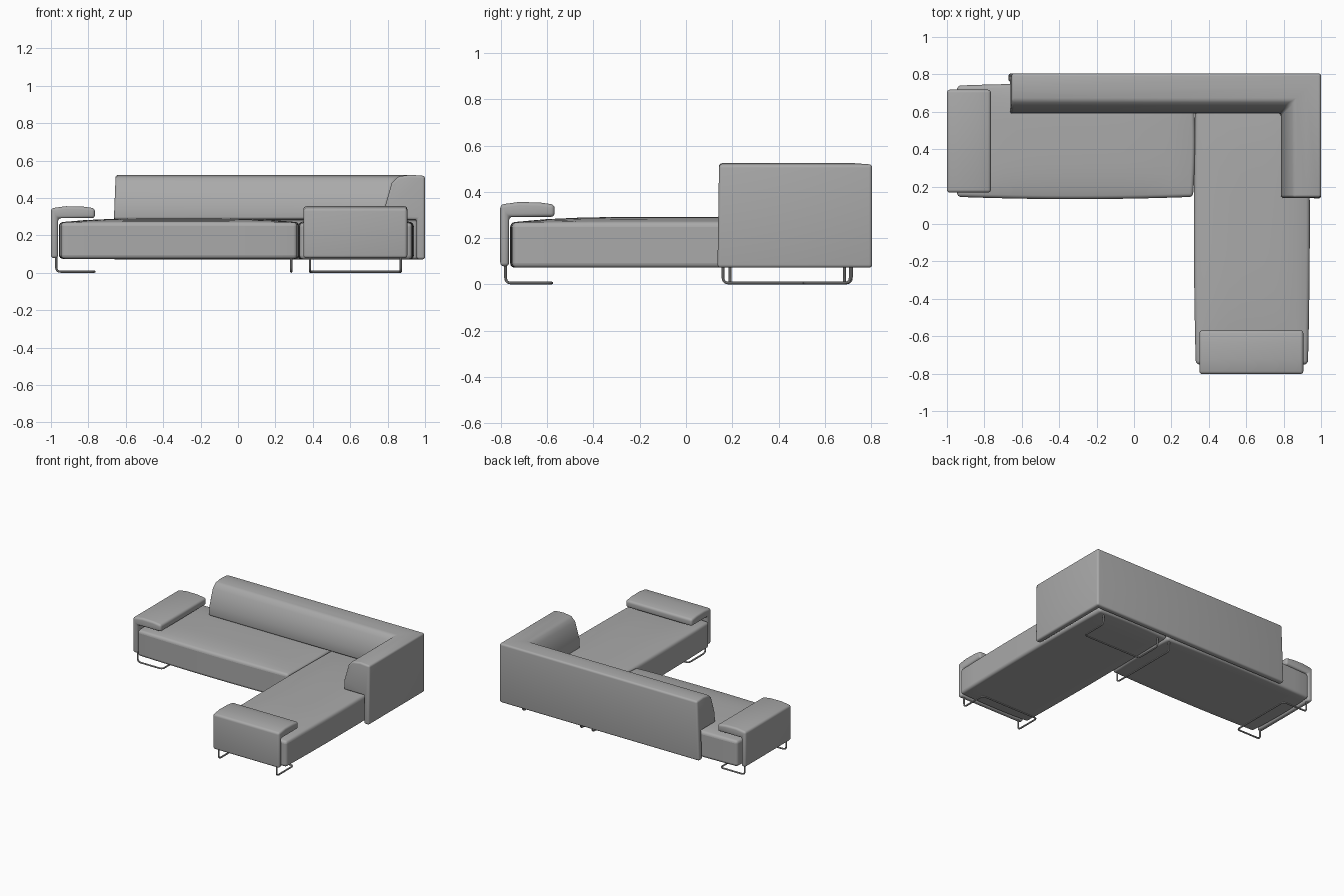
import bpy, bmesh
from mathutils import Vector

cube = bpy.data.objects.get("Cube")
if cube:
    bpy.data.objects.remove(cube, do_unlink=True)


def make_material(name, rgb):
    mat = bpy.data.materials.new(name)
    mat.use_nodes = True
    mat.diffuse_color = (*rgb, 1)
    mat.node_tree.nodes["Principled BSDF"].inputs["Base Color"].default_value = (*rgb, 1)
    return mat


GREY = make_material("grey_fabric", (0.4, 0.4, 0.4))


def smooth(obj):
    bpy.ops.object.select_all(action="DESELECT")
    obj.select_set(True)
    bpy.context.view_layer.objects.active = obj
    bpy.ops.object.shade_smooth_by_angle(angle=0.6)


def finish(bm, name, radius, segments=4):
    """Round the hard edges and turn the bmesh into a smooth object."""
    bmesh.ops.recalc_face_normals(bm, faces=bm.faces)
    hard = [e for e in bm.edges if e.is_manifold and e.calc_face_angle() > 0.5]
    bmesh.ops.bevel(bm, geom=hard, offset=radius, segments=segments,
                    profile=0.5, affect="EDGES", clamp_overlap=True)
    mesh = bpy.data.meshes.new(name)
    bm.to_mesh(mesh)
    bm.free()
    mesh.materials.append(GREY)
    obj = bpy.data.objects.new(name, mesh)
    bpy.context.collection.objects.link(obj)
    smooth(obj)


def cushion(name, low, high, crown, swell):
    """A box with a crowned top and gently swollen sides."""
    low, high = Vector(low), Vector(high)
    mid, half = (low + high) / 2, (high - low) / 2
    bm = bmesh.new()
    bmesh.ops.create_cube(bm, size=2)
    bmesh.ops.subdivide_edges(bm, edges=bm.edges[:], cuts=9, use_grid_fill=True)
    for v in bm.verts:
        u, w, t = v.co
        p = Vector((u * half.x, w * half.y, t * half.z)) + mid
        if t > 0.99:
            p.z += crown * (1 - u ** 4) * (1 - w ** 4)
        if abs(u) > 0.99:
            p.x += u * swell * (1 - w * w)
        if abs(w) > 0.99:
            p.y += w * swell * (1 - u * u)
        v.co = p
    finish(bm, name, 0.025)


def sweep(name, profile, stations, radius):
    """Carry a (depth, height) profile through (origin, inward, lean) stations."""
    bm = bmesh.new()
    rings = []
    for (x, y), (ix, iy), (lx, ly) in stations:
        rings.append([bm.verts.new((x + ix * d + lx * z, y + iy * d + ly * z, z))
                      for d, z in profile])
    n = len(profile)
    for a, b in zip(rings, rings[1:]):
        for i in range(n):
            j = (i + 1) % n
            bm.faces.new((a[i], a[j], b[j], b[i]))
    bm.faces.new(rings[0])
    bm.faces.new(rings[-1][::-1])
    finish(bm, name, radius)


def tube(name, points, radius=0.006, bend=0.025):
    """A bent steel rod with rounded corners."""
    pts = [Vector(p) for p in points]
    path = [pts[0]]
    for a, b, c in zip(pts, pts[1:], pts[2:]):
        p = b + (a - b).normalized() * bend
        q = b + (c - b).normalized() * bend
        for k in range(6):
            t = k / 5
            path.append(p * (1 - t) ** 2 + b * 2 * t * (1 - t) + q * t * t)
    path.append(pts[-1])
    curve = bpy.data.curves.new(name, "CURVE")
    curve.dimensions = "3D"
    curve.bevel_depth = radius
    curve.bevel_resolution = 2
    curve.use_fill_caps = True
    spline = curve.splines.new("POLY")
    spline.points.add(len(path) - 1)
    for sp, co in zip(spline.points, path):
        sp.co = (*co, 1)
    curve.materials.append(GREY)
    obj = bpy.data.objects.new(name, curve)
    bpy.context.collection.objects.link(obj)
    bpy.ops.object.select_all(action="DESELECT")
    obj.select_set(True)
    bpy.context.view_layer.objects.active = obj
    bpy.ops.object.convert(target="MESH")
    smooth(bpy.context.view_layer.objects.active)


# Seats
cushion("long_seat", (-0.945, 0.145, 0.075), (0.315, 0.74, 0.27), 0.02, 0.012)
cushion("chaise_seat", (0.33, -0.75, 0.072), (0.93, 0.745, 0.268), 0.024, 0.01)

# Corner backrest: thin panel behind the seats, leaning wedge above them
BACK = [(0, 0.072), (0.045, 0.072), (0.045, 0.285), (0.215, 0.285), (0.212, 0.36),
        (0.178, 0.48), (0.145, 0.515), (0.08, 0.524), (0, 0.518)]
sweep("corner_backrest", BACK,
      [((-0.675, 0.805), (0, -1), (0.04, 0)),
       ((1, 0.805), (-1, -1), (0, 0)),
       ((1, 0.135), (-1, 0), (0, 0.015))], 0.014)

# Armrests: upright panel folding over into a flat pad
ARM = [(0, 0.078), (0.038, 0.078), (0.038, 0.292), (0.235, 0.292), (0.235, 0.345),
       (0.17, 0.354), (0.08, 0.356), (0, 0.345)]
sweep("side_armrest", ARM,
      [((-1, 0.168), (1, 0), (0, 0)), ((-1, 0.718), (1, 0), (0, 0))], 0.016)
sweep("chaise_armrest", ARM,
      [((0.35, -0.803), (0, 1), (0, 0)), ((0.905, -0.803), (0, 1), (0, 0))], 0.016)

# Runner legs: uprights at the outer edge, loop lying on the floor
TOP, FLOOR = 0.085, 0.006


def runner(name, start, end, reach):
    a, b, r = Vector((*start, 0)), Vector((*end, 0)), Vector((*reach, 0))
    up, down = Vector((0, 0, TOP)), Vector((0, 0, FLOOR))
    tube(name, [a + up, a + down, a + r + down, b + r + down, b + down, b + up])


runner("side_leg", (-0.972, 0.19), (-0.972, 0.685), (0.205, 0))
runner("chaise_front_leg", (0.385, -0.78), (0.87, -0.78), (0, 0.2))
runner("chaise_back_leg", (0.385, 0.71), (0.87, 0.71), (0, -0.2))

# Middle leg: an upright loop below the inner end of the long seat
tube("middle_leg", [(0.285, 0.16, TOP), (0.285, 0.16, FLOOR),
                    (0.285, 0.715, FLOOR), (0.285, 0.715, TOP)])
